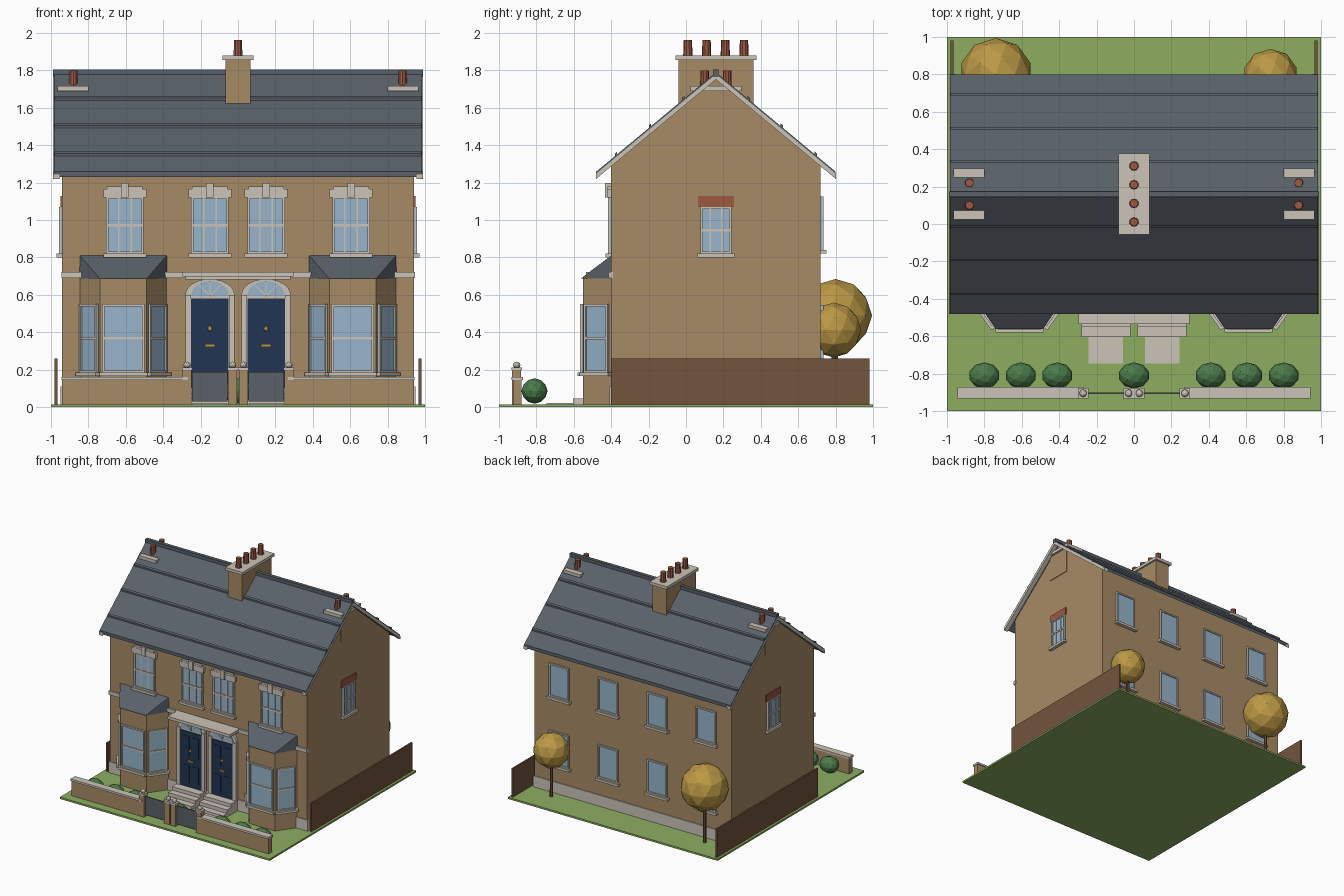
import bpy, bmesh, math
from mathutils import Matrix, Vector

cube = bpy.data.objects.get("Cube")
if cube:
    bpy.data.objects.remove(cube, do_unlink=True)


def material(name, r, g, b):
    m = bpy.data.materials.new(name)
    m.use_nodes = True
    m.diffuse_color = (r, g, b, 1)
    m.node_tree.nodes["Principled BSDF"].inputs["Base Color"].default_value = (r, g, b, 1)
    return m


BRICK = material("buff brick", .39, .26, .13)
STONE = material("pale stone", .60, .55, .48)
SLATE = material("slate", .10, .12, .14)
GLASS = material("window glass", .31, .46, .60)
NAVY = material("navy paint", .014, .035, .085)
TERRA = material("terracotta", .34, .10, .055)
GRASS = material("grass", .27, .42, .12)
LEAF = material("bush green", .07, .20, .07)
GOLD = material("gold", .50, .32, .06)
WOOD = material("brown wood", .17, .09, .045)


def frame(x, y, degrees=0, z=0):
    """Wall frame: local x runs along the wall, local -y points outward."""
    return Matrix.Translation((x, y, z)) @ Matrix.Rotation(math.radians(degrees), 4, "Z")


WORLD = Matrix()
FRONT, BACK = frame(0, -.40), frame(0, .72, 180)
RIGHT, LEFT = frame(.94, .16, 90), frame(-.94, .16, -90)
ALONG = frame(0, .16, 90)


def finish(name, mat, bm):
    bmesh.ops.recalc_face_normals(bm, faces=bm.faces)
    mesh = bpy.data.meshes.new(name)
    bm.to_mesh(mesh)
    bm.free()
    mesh.materials.append(mat)
    ob = bpy.data.objects.new(name, mesh)
    bpy.context.collection.objects.link(ob)
    return ob


def boxes(name, mat, spans, at=WORLD):
    """Each span is x0, x1, y0, y1, z0, z1 in the given frame."""
    bm = bmesh.new()
    for x0, x1, y0, y1, z0, z1 in spans:
        size = Matrix.Diagonal((x1 - x0, y1 - y0, z1 - z0, 1))
        mid = Matrix.Translation(((x0 + x1) / 2, (y0 + y1) / 2, (z0 + z1) / 2))
        bmesh.ops.create_cube(bm, size=1, matrix=at @ mid @ size)
    return finish(name, mat, bm)


def prisms(name, mat, profiles, d0, d1, at=WORLD):
    """Extrude x-z profiles outward from depth d0 to d1."""
    bm = bmesh.new()
    for profile in profiles:
        base = bm.faces.new([bm.verts.new(at @ Vector((x, -d0, z))) for x, z in profile])
        out = bmesh.ops.extrude_face_region(bm, geom=[base])["geom"]
        shift = at.to_3x3() @ Vector((0, d0 - d1, 0))
        bmesh.ops.translate(bm, vec=shift, verts=[v for v in out if isinstance(v, bmesh.types.BMVert)])
    return finish(name, mat, bm)


def balls(name, mat, centres, size, detail=2):
    bm = bmesh.new()
    for c in centres:
        m = Matrix.Translation(c) @ Matrix.Diagonal((*size, 1))
        bmesh.ops.create_icosphere(bm, subdivisions=detail, radius=1, matrix=m)
    return finish(name, mat, bm)


def posts(name, mat, bases, r0, r1, height, sides=10):
    bm = bmesh.new()
    for x, y, z in bases:
        bmesh.ops.create_cone(bm, cap_ends=True, segments=sides, radius1=r0, radius2=r1,
                              depth=height, matrix=Matrix.Translation((x, y, z + height / 2)))
    return finish(name, mat, bm)


def window(name, at, cx, w, z0, z1, uprights=(), rail=True, sill=True):
    """Glass plate with border, glazing bars and sill; w is half the width."""
    e, mid = .012, (z0 + z1) / 2
    boxes(name + "_glass", GLASS, [(cx - w, cx + w, -.006, .004, z0, z1)], at)
    bars = [(cx - w, cx - w + e, -.016, 0, z0, z1), (cx + w - e, cx + w, -.016, 0, z0, z1),
            (cx - w, cx + w, -.015, 0, z0, z0 + e), (cx - w, cx + w, -.015, 0, z1 - e, z1)]
    bars += [(cx + u - .004, cx + u + .004, -.011, 0, z0, z1) for u in uprights]
    if rail:
        bars.append((cx - w, cx + w, -.013, 0, mid - .007, mid + .007))
    if sill:
        bars.append((cx - w - .015, cx + w + .015, -.03, 0, z0 - .02, z0))
    boxes(name + "_frame", STONE, bars, at)


# Ground, walls and plinth
boxes("lawn", GRASS, [(-1, 1, -1, 1, 0, .015)])
prisms("house_walls", BRICK, [[(-.56, .01), (.56, .01), (.56, 1.295), (0, 1.76), (-.56, 1.295)]],
       -.94, .94, ALONG)
boxes("plinth", STONE, [(-.948, .948, -.408, .728, .012, .11)])
boxes("string_course", STONE, [(-.945, .945, -.415, -.39, .69, .722)])

# Roof
RIDGE, PITCH = 1.79, .83


def slope(s0, s1, lift, thick):
    shapes = []
    for side in (-1, 1):
        a, b = RIDGE - PITCH * s0 + lift, RIDGE - PITCH * s1 + lift
        shapes.append([(side * s0, a), (side * s1, b), (side * s1, b - thick), (side * s0, a - thick)])
    return shapes


prisms("roof", SLATE, slope(0, .64, 0, .028), -.985, .985, ALONG)
for i, s in enumerate((.175, .352, .534)):
    prisms(f"slate_course_{i}", SLATE, slope(s - .006, s + .006, .014, .02), -.98, .98, ALONG)
boxes("ridge_tiles", SLATE, [(-.988, .988, .145, .175, 1.765, 1.806)])
for x in (-1, 1):
    a, b = sorted((x * .955, x * .988))
    prisms("barge_boards", STONE, slope(0, .642, -.010, .028), a, b, ALONG)

# Chimneys
boxes("main_chimney", BRICK, [(-.068, .068, -.04, .36, 1.5, 1.86)])
boxes("main_chimney_cap", STONE, [(-.083, .083, -.055, .378, 1.855, 1.88)])
posts("main_chimney_pots", TERRA, [(0, y, 1.88) for y in (.01, .11, .21, .31)], .025, .022, .082)
for x in (-1, 1):
    a, b = sorted((x * .815, x * .946))
    boxes("end_chimney", BRICK, [(a, b, .055, .265, 1.47, 1.70)])
    a, b = sorted((x * .80, x * .965))
    boxes("end_chimney_cap", STONE, [(a, b, .025, .297, 1.69, 1.716)])
    posts("end_chimney_pots", TERRA, [(x * .88, y, 1.71) for y in (.10, .22)], .025, .022, .09)

# Upper front windows with stepped heads
for cx in (-.605, -.15, .15, .605):
    window("front_window", FRONT, cx, .1, .82, 1.125, (-.033, .033))
    boxes("window_head", STONE, [(cx - .115, cx + .115, -.022, 0, 1.12, 1.165),
                                 (cx - .095, cx + .095, -.02, 0, 1.16, 1.18),
                                 (cx - .02, cx + .02, -.032, 0, 1.12, 1.197)], FRONT)

# Gable and rear windows
for at in (RIGHT, LEFT):
    window("gable_window", at, 0, .083, .82, 1.07, (-.03, .03))
    boxes("gable_brick_head", TERRA, [(-.097, .097, -.008, 0, 1.07, 1.13)], at)
for cx in (-.70, -.235, .235, .70):
    for z in (.26, .84):
        window("rear_window", BACK, cx, .095, z, z + .285, rail=False)

# Bay windows
BASE, FACE, DEPTH = .232, .125, .15
tilt = math.degrees(math.atan2(DEPTH, BASE - FACE))
for cx in (-.613, .613):
    bm = bmesh.new()
    plan = [(-BASE, 0), (-FACE, -DEPTH), (FACE, -DEPTH), (BASE, 0)]
    low, high = ([bm.verts.new((cx + x, -.40 + y, z)) for x, y in plan] for z in (.01, .69))
    bm.faces.new(low)
    bm.faces.new(high)
    for i in range(4):
        j = (i + 1) % 4
        bm.faces.new((low[i], low[j], high[j], high[i]))
    finish("bay_walls", BRICK, bm)

    bm = bmesh.new()
    eave = [bm.verts.new((cx + x * 1.01, -.40 + y * 1.08, .688)) for x, y in plan]
    top = [bm.verts.new((cx + x, -.40, .81)) for x in (-BASE, BASE)]
    bm.faces.new(eave)
    bm.faces.new((eave[1], eave[2], top[1], top[0]))
    bm.faces.new((eave[0], eave[1], top[0]))
    bm.faces.new((eave[2], eave[3], top[1]))
    bm.faces.new((eave[0], top[0], top[1], eave[3]))
    finish("bay_roof", SLATE, bm)

    window("bay_front_window", frame(cx, -.40 - DEPTH), 0, .113, .185, .55)
    for side in (-1, 1):
        at = frame(cx + side * (BASE + FACE) / 2, -.40 - DEPTH / 2, side * tilt)
        window("bay_side_window", at, 0, .078, .185, .55)


# Doors, fanlights and steps
def arch(cx, w, z0, spring, rise, n=12):
    pts = [(cx - w, z0), (cx + w, z0)]
    return pts + [(cx + w * math.cos(math.pi * i / n), spring + rise * math.sin(math.pi * i / n))
                  for i in range(n + 1)]


for cx in (-.15, .15):
    prisms("door_surround", STONE, [arch(cx, .132, .1, .60, .085)], 0, .02, FRONT)
    boxes("door_pilasters", STONE, [(cx + s * .117 - .015, cx + s * .117 + .015, -.032, 0, .1, .60)
                                    for s in (-1, 1)], FRONT)
    boxes("front_door", NAVY, [(cx - .1, cx + .1, -.027, 0, .105, .58)], FRONT)
    boxes("door_panels", NAVY, [(cx + s * .045 - .03, cx + s * .045 + .03, -.031, 0, z, z + h)
                                for s in (-1, 1) for z, h in ((.14, .15), (.37, .17))], FRONT)
    boxes("letter_plate", GOLD, [(cx - .027, cx + .027, -.036, 0, .322, .337)], FRONT)
    balls("door_knocker", GOLD, [(cx, -.434, .42)], (.013, .008, .016), 1)
    prisms("fanlight", GLASS, [arch(cx, .1, .592, .594, .08)[2:]], .01, .025, FRONT)
    for angle in (-45, 0, 45):
        at = FRONT @ Matrix.Translation((cx, 0, .594)) @ Matrix.Rotation(math.radians(angle), 4, "Y")
        boxes("fanlight_bar", STONE, [(-.003, .003, -.029, 0, 0, .08)], at)
    boxes("door_steps", STONE, [(cx - .132, cx + .132, -.605 + i * .055, -.39, .01, .045 + i * .03)
                                for i in range(3)])
    boxes("garden_path", STONE, [(cx - .092, cx + .092, -.745, -.6, .01, .022)])
boxes("door_canopy", STONE, [(-.296, .296, -.535, -.39, .697, .722), (-.28, .28, -.50, -.39, .683, .70)])

# Garden walls, gate posts and gates
for side in (-1, 1):
    a, b = sorted((side * .94, side * .27))
    boxes("garden_wall", BRICK, [(a, b, -.925, -.88, .01, .147)])
    boxes("wall_coping", STONE, [(a - .004, b + .004, -.934, -.872, .145, .162)])
    a, b = sorted((side * .055, side * .245))
    boxes("garden_gate", SLATE, [(a, b, -.91, -.9, .03, .188)])
    boxes("side_fence", WOOD, [(side * .973 - .007, side * .973 + .007, -.40, .98, .01, .26)])
GATE_X = (-.272, -.029, .029, .272)
boxes("gate_posts", BRICK, [(x - .024, x + .024, -.929, -.881, .01, .20) for x in GATE_X])
boxes("gate_post_caps", STONE, [(x - .028, x + .028, -.933, -.877, .198, .212) for x in GATE_X])
balls("gate_post_balls", STONE, [(x, -.905, .225) for x in GATE_X], (.02, .02, .018), 2)

# Planting
balls("bushes", LEAF, [(x, -.81, .086) for x in (-.80, -.605, -.41, 0, .41, .605, .80)], (.083, .07, .068))
for x, y, z, r in ((-.738, .80, .49, .195), (.73, .79, .412, .147)):
    posts("tree_trunk", WOOD, [(x, y, .01)], .014, .012, z, 8)
    balls("tree_crown", GOLD, [(x, y, z)], (r, r, r))
